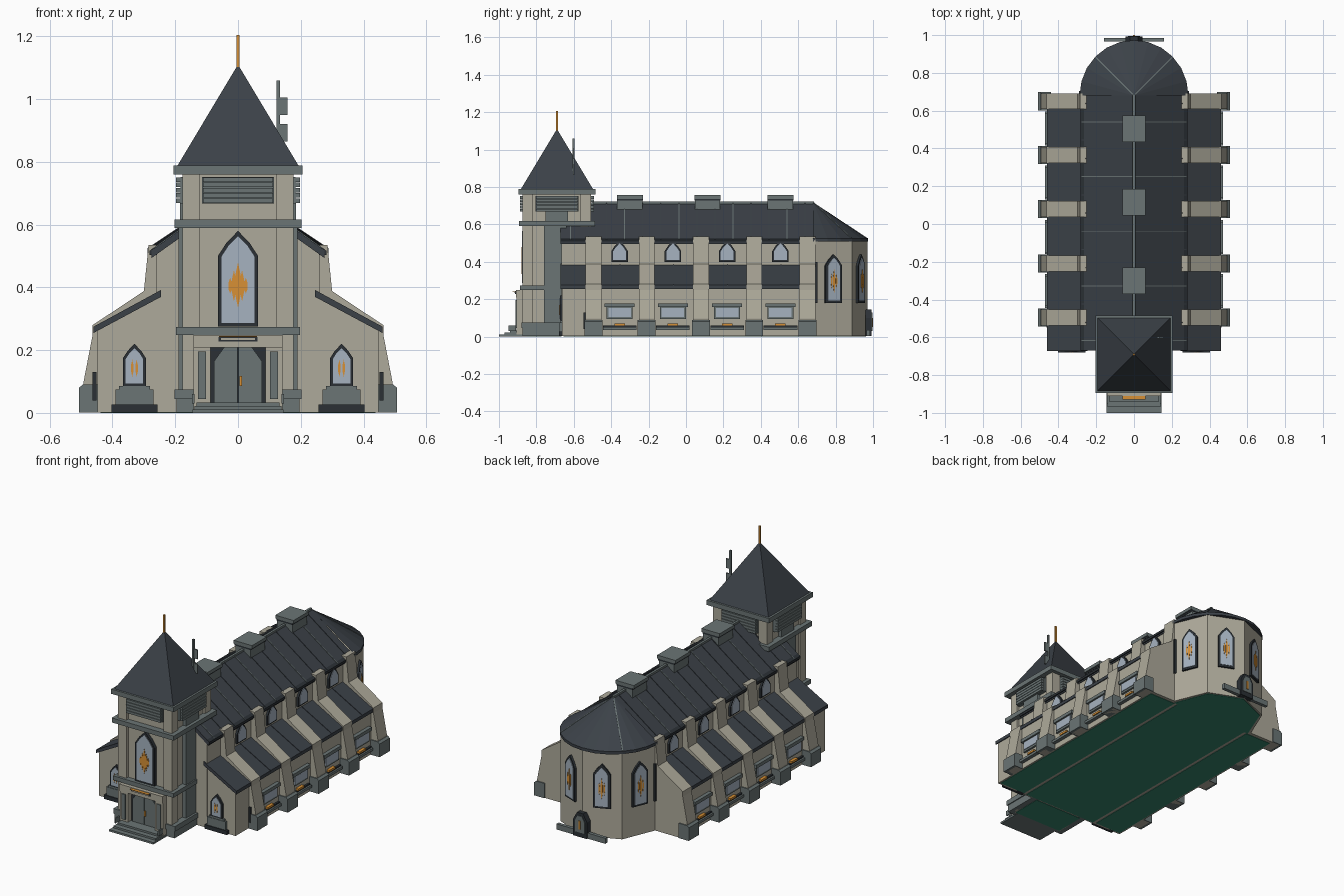
import bpy, bmesh, math
from mathutils import Matrix, Vector

if "Cube" in bpy.data.objects:
    bpy.data.objects.remove(bpy.data.objects["Cube"])


def material(name, rgb):
    m = bpy.data.materials.new(name)
    m.diffuse_color = (*rgb, 1)
    m.use_nodes = True
    m.node_tree.nodes["Principled BSDF"].inputs["Base Color"].default_value = m.diffuse_color
    return m


STONE = material("pale_stone", (.42, .40, .325))
TRIM = material("grey_trim", (.145, .178, .178))
ROOF = material("dark_slate", (.044, .053, .064))
FRAME = material("black_metal", (.024, .03, .036))
GLASS = material("pale_glass", (.38, .45, .53))
AMBER = material("amber", (.68, .28, .035))
GREEN = material("green_floor", (.035, .23, .15))


def finish(name, bm, mat):
    bmesh.ops.recalc_face_normals(bm, faces=bm.faces[:])
    me = bpy.data.meshes.new(name)
    bm.to_mesh(me)
    bm.free()
    me.materials.append(mat)
    ob = bpy.data.objects.new(name, me)
    bpy.context.collection.objects.link(ob)
    return ob


def box(name, x0, x1, y0, y1, z0, z1, mat):
    bm = bmesh.new()
    bmesh.ops.create_cube(bm, size=1)
    for v in bm.verts:
        v.co = Vector((x0 + (v.co.x + .5) * (x1 - x0), y0 + (v.co.y + .5) * (y1 - y0),
                       z0 + (v.co.z + .5) * (z1 - z0)))
    return finish(name, bm, mat)


def facing(x, y, deg):
    """Local x = sideways, local y = up, local z = outward."""
    c, s = math.cos(math.radians(deg)), math.sin(math.radians(deg))
    return Matrix(((-s, 0, c, x), (c, 0, s, y), (0, 1, 0, 0), (0, 0, 0, 1)))


def prism(name, pts, d0, d1, mtx, mat):
    bm = bmesh.new()
    f = bm.faces.new([bm.verts.new((p[0], p[1], d0)) for p in pts])
    r = bmesh.ops.extrude_face_region(bm, geom=[f])
    for v in r["geom"]:
        if isinstance(v, bmesh.types.BMVert):
            v.co.z = d1
    bmesh.ops.transform(bm, matrix=mtx, verts=bm.verts[:])
    return finish(name, bm, mat)


def section(name, pts, y0, y1, mat, s=1):
    """Cross-section in x and z, run along y; s=-1 mirrors it."""
    return prism(name, [(s * p[0], p[1]) for p in pts], -y0, -y1, facing(0, 0, -90), mat)


def rect(u0, u1, v0, v1):
    return [(u0, v0), (u1, v0), (u1, v1), (u0, v1)]


def lancet(w, z0, z1):
    k = z1 - w * 1.25
    return [(-w, z0), (w, z0), (w, k), (w * .58, k + (z1 - k) * .52), (0, z1),
            (-w * .58, k + (z1 - k) * .52), (-w, k)]


def window(name, x, y, deg, w, z0, z1, t=.012, marks=()):
    """marks: (offset, half width, bottom, top) of each amber lozenge."""
    m = facing(x, y, deg)
    prism(name + "_frame", lancet(w, z0, z1), -.01, .012, m, FRAME)
    prism(name + "_glass", lancet(w - t, z0 + t, z1 - t * 1.5), 0, .015, m, GLASS)
    for u, r, a, b in marks:
        c, q = (a + b) / 2, (b - a) * .17
        prism(name + "_amber", [(u - r, c - q), (u, a), (u + r, c - q), (u + r, c + q), (u, b), (u - r, c + q)],
              .01, .018, m, AMBER)


B = .002  # walls stand just above the floor plates
TY = -.69  # tower centre
BAYS = (-.355, -.07, .22, .505)
PIERS = (-.495, -.21, .08, .365, .65)

# Floor plates
box("nave_floor", -.245, .245, -.655, .68, 0, .004, GREEN)
box("tower_floor", -.16, .16, -.85, -.665, 0, .004, GREEN)

# Nave and apse walls
section("nave_wall", [(-.262, B), (.262, B), (.262, .505), (0, .70), (-.262, .505)], -.665, .685, STONE)
octo = [(.285 * math.cos(i * math.pi / 4), .685 + .285 * math.sin(i * math.pi / 4)) for i in range(5)]
prism("apse_wall", octo, B, .52, Matrix(), STONE)
prism("apse_floor", [(x * .95, y - .008) for x, y in octo], 0, .004, Matrix(), GREEN)

# Apse roof: half cone with raised hips
bm = bmesh.new()
N = 12
top = bm.verts.new((0, .68, .718))
ring = [bm.verts.new((.288 * math.cos(i * math.pi / N), .68 + .293 * math.sin(i * math.pi / N), z))
        for z in (.525, .508) for i in range(N + 1)]
for i in range(N):
    bm.faces.new((ring[i], ring[i + 1], top))
    bm.faces.new((ring[i], ring[i + 1], ring[i + N + 2], ring[i + N + 1]))
bm.faces.new(ring[N + 1:])
bm.faces.new((ring[0], ring[N], ring[-1], ring[N + 1]))
finish("apse_roof", bm, ROOF)
for a in (45, 135):
    hip = Matrix.Translation((0, .68, 0)) @ Matrix.Rotation(math.radians(a), 4, "Z") @ facing(0, 0, -90)
    prism("apse_hip", [(0, .72), (.288, .529), (.288, .515), (0, .706)], -.003, .003, hip, TRIM)
for i in range(4):
    a = 22.5 + 45 * i
    window("apse_window", .263 * math.cos(math.radians(a)), .685 + .263 * math.sin(math.radians(a)), a, .048, .18, .44,
           marks=[(0, .006, .235, .36), (-.014, .004, .26, .335), (.014, .004, .26, .335)])

# Rear door
rear = facing(0, .96, 90)
prism("rear_door_frame", [(-.045, B), (.045, B), (.045, .10), (.02, .145), (-.02, .145), (-.045, .10)],
      0, .033, rear, FRAME)
prism("rear_door", [(-.032, .03), (.032, .03), (.032, .095), (.014, .128), (-.014, .128), (-.032, .095)],
      .02, .036, rear, TRIM)
prism("rear_door_handle", rect(-.006, .006, .05, .10), .03, .04, rear, AMBER)
box("rear_step", -.16, .16, .965, .985, B, .035, TRIM)

for s in (1, -1):
    # Nave roof slope with seams
    section("nave_roof", [(0, .715), (.275, .519), (.275, .494), (0, .69)], -.67, .685, ROOF, s)
    section("nave_gutter", [(.258, .503), (.282, .503), (.282, .517), (.258, .53)], -.67, .685, FRAME, s)
    for i in range(14):
        y = -.62 + i * .0965
        section("roof_seam", [(0, .719), (.277, .521), (.277, .51), (0, .71)], y, y + .005,
                TRIM if i % 3 == 0 else ROOF, s)
    # Aisle wall, floor and lean-to roof
    section("aisle_wall", [(.25, B), (.448, B), (.448, .262), (.25, .372)], -.662, .682, STONE, s)
    section("aisle_floor", [(.265, 0), (.438, 0), (.438, .004), (.265, .004)], -.65, .672, GREEN, s)
    section("aisle_roof", [(.245, .392), (.46, .275), (.46, .255), (.245, .37)], -.672, .682, ROOF, s)
    for y in PIERS[:-1]:
        section("aisle_seam", [(.25, .393), (.461, .278), (.461, .27), (.25, .385)], y + .14, y + .145, ROOF, s)
    # Buttresses
    for y in PIERS:
        section("buttress", [(.24, B), (.492, B), (.492, .10), (.463, .25), (.463, .28), (.30, .388),
                             (.285, .535), (.24, .535)], y - .042, y + .042, STONE, s)
        section("buttress_foot", [(.44, B), (.507, B), (.507, .08), (.495, .09), (.44, .09)],
                y - .048, y + .048, TRIM, s)
    box("pier_plate", s * .457 - .006, s * .457 + .006, -.548, -.53, .04, .13, FRAME)
    box("apse_downpipe", s * .284 - .006, s * .284 + .006, .688, .703, .18, .40, FRAME)
    # Side bays
    deg = 0 if s > 0 else 180
    for y in BAYS:
        window("clerestory_window", s * .262, y, deg, .044, .40, .512, .009)
        m = facing(s * .448, y, deg)
        prism("aisle_window_frame", rect(-.07, .07, .094, .16), 0, .012, m, TRIM)
        prism("aisle_window_glass", rect(-.06, .06, .106, .153), 0, .016, m, GLASS)
        prism("aisle_window_hood", rect(-.08, .08, .158, .178), 0, .022, m, TRIM)
        prism("planter", rect(-.09, .09, .035, .05), 0, .022, m, TRIM)
        prism("planter_band", rect(-.09, .09, .05, .058), 0, .012, m, FRAME)
        prism("bay_lamp", rect(-.028, .028, .058, .07), 0, .018, m, AMBER)
    # Aisle front window and ledges
    window("aisle_front_window", s * .33, -.662, -90, .037, .085, .22, .009,
           marks=[(-.007, .004, .115, .17), (.007, .004, .115, .17)])
    box("front_ledge", s * .33 - .06, s * .33 + .06, -.675, -.65, .026, .075, TRIM)
    box("front_ledge_cap", s * .33 - .05, s * .33 + .05, -.672, -.65, .075, .086, TRIM)
    box("front_ledge_base", s * .33 - .073, s * .33 + .073, -.68, -.65, B, .026, FRAME)

# Ridge and roof vents
box("ridge_cap", -.007, .007, -.5, .685, .70, .722, TRIM)
for y in (.505, .115, -.3):
    box("roof_vent", -.05, .05, y - .068, y + .068, .66, .735, TRIM)
    box("roof_vent_band", -.053, .053, y - .07, y + .07, .728, .737, FRAME)
    box("roof_vent_cap", -.06, .06, y - .07, y + .07, .737, .757, TRIM)

# Tower body
box("tower_core", -.165, .165, TY - .165, TY + .165, B, .77, STONE)
for sx in (-1, 1):
    for sy in (-1, 1):
        x, y = sx * .149, TY + sy * .155
        box("tower_pier", x - .028, x + .028, y - .028, y + .028, B, .765, STONE)
    box("tower_side_panel", sx * .175 - .015, sx * .175 + .015, TY - .068, TY + .05, .05, .60, TRIM)
    box("tower_side_foot", sx * .172 - .03, sx * .172 + .03, TY - .19, TY + .05, .045, .075, TRIM)
    box("tower_side_base", sx * .168 - .028, sx * .168 + .028, TY - .185, TY + .045, B, .045, TRIM)
for z0, z1, r in ((.248, .273, .198), (.59, .617, .203), (.76, .788, .205)):
    box("tower_belt", -r, r, TY - r, TY + r, z0, z1, TRIM)

# Belfry louvres on all sides
for deg in (0, 90, 180, 270):
    m = facing(0, TY, deg)
    prism("louvre_back", rect(-.115, .115, .668, .752), .16, .183, m, TRIM)
    for i in range(5):
        z = .669 + i * .0168
        prism("louvre_slat", rect(-.112, .112, z, z + .0145), .17, .198, m, TRIM)
    if deg in (0, 180):
        prism("louvre_panel", rect(-.06, .06, .615, .67), .16, .185, m, TRIM)

# Tower roof, finial and antenna
bm = bmesh.new()
bmesh.ops.create_cone(bm, cap_ends=True, segments=4, radius1=.193 * math.sqrt(2), radius2=0, depth=.322,
                      matrix=Matrix.Translation((0, TY, .949)) @ Matrix.Rotation(math.pi / 4, 4, "Z"))
finish("tower_roof", bm, ROOF)
box("finial", -.005, .005, TY - .005, TY + .005, 1.09, 1.205, AMBER)
box("antenna_mast", .123, .134, -.606, -.596, .85, 1.06, TRIM)
box("antenna_upper", .134, .157, -.605, -.597, .95, 1.005, TRIM)
box("antenna_lower", .13, .157, -.605, -.597, .865, .92, TRIM)

# Tower front window
window("tower_window", 0, TY - .172, -90, .064, .275, .58, .011,
       marks=[(0, .01, .335, .48), (-.013, .007, .355, .455), (.013, .007, .355, .455),
              (-.025, .006, .38, .43), (.025, .006, .38, .43)])

# Porch, door and steps
front = facing(0, TY, -90)
for s in (-1, 1):
    box("porch_pier", s * .115 - .027, s * .115 + .027, -.905, -.84, B, .21, STONE)
    box("porch_panel", s * .115 - .013, s * .115 + .013, -.911, -.9, .045, .195, TRIM)
    section("step_rail", [(.138, .03), (.146, .03), (.146, .06), (.138, .06)], -.95, -.91, TRIM, s)
    prism("door_leaf", [(s * .002, .03), (s * .076, .03), (s * .076, .165), (s * .045, .208), (s * .002, .208)],
          .17, .19, front, TRIM)
box("porch_lintel", -.142, .142, -.91, -.84, .208, .248, STONE)
prism("door_surround", rect(-.088, .088, .025, .21), .16, .183, front, FRAME)
prism("door_handle", rect(.004, .012, .085, .118), .18, .196, front, AMBER)
prism("sign_plate", rect(-.062, .062, .228, .242), .21, .224, front, FRAME)
prism("sign_inset", rect(-.054, .054, .232, .238), .21, .227, front, STONE)
prism("sign_light", rect(-.06, .06, .242, .245), .21, .238, front, AMBER)
for i in range(3):
    box("step", -.145 + i * .006, .145 - i * .006, -1 + i * .03, -.85, B if i else 0, .011 * (i + 1), TRIM)
